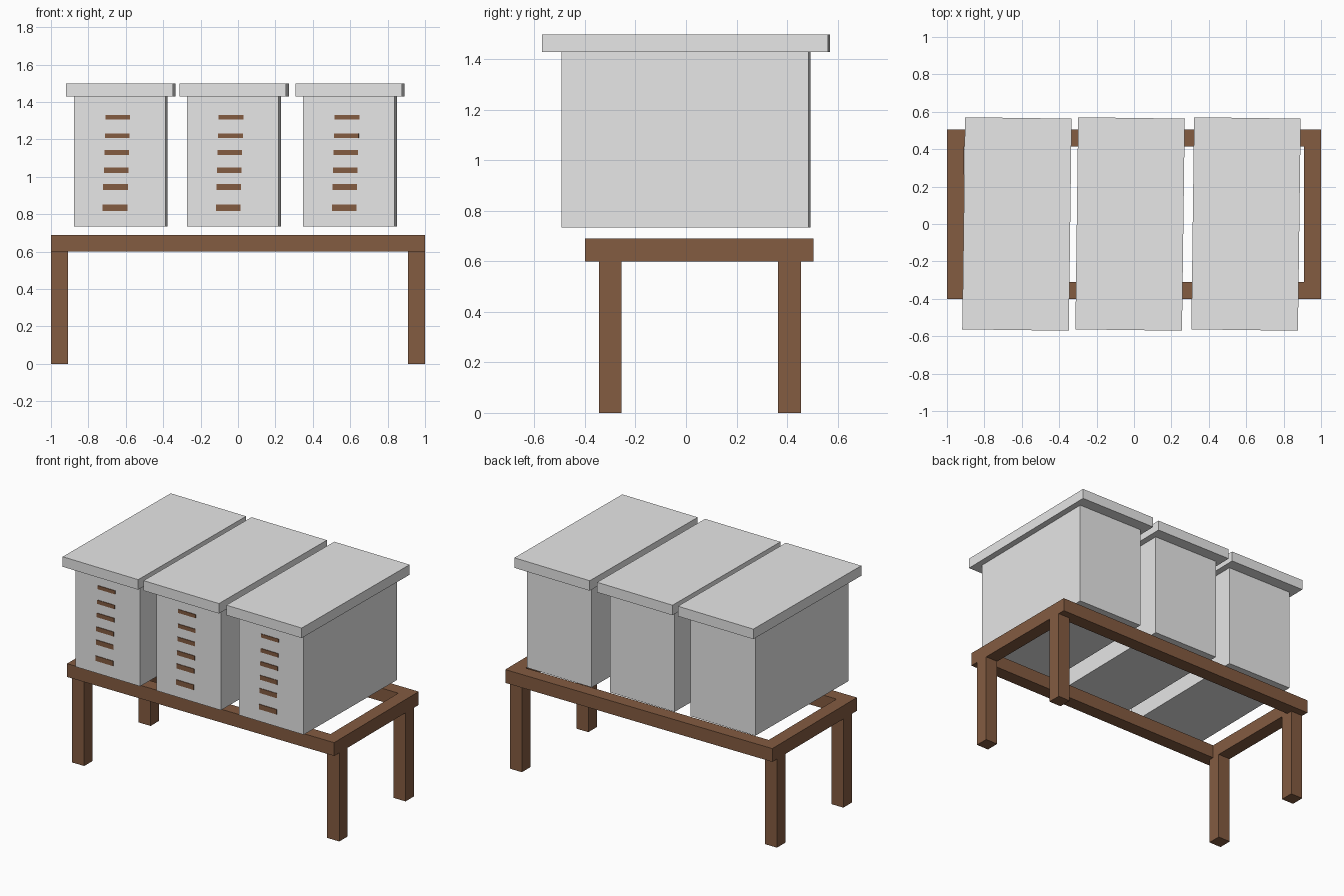
import bpy
import math
from mathutils import Matrix, Vector

if "Cube" in bpy.data.objects:
    bpy.data.objects.remove(bpy.data.objects["Cube"], do_unlink=True)


def make_material(name, rgb):
    mat = bpy.data.materials.new(name)
    mat.use_nodes = True
    mat.diffuse_color = (*rgb, 1)
    mat.node_tree.nodes["Principled BSDF"].inputs["Base Color"].default_value = (*rgb, 1)
    return mat


grey = make_material("pale grey", (0.8, 0.8, 0.8))
brown = make_material("brown wood", (0.23, 0.106, 0.053))


def box(name, low, high, mat, placement=Matrix()):
    """Box between two corners, moved by an optional placement matrix."""
    low, high = Vector(low), Vector(high)
    bpy.ops.mesh.primitive_cube_add(size=1)
    obj = bpy.context.object
    obj.name = name
    obj.data.transform(placement @ Matrix.Translation((low + high) / 2)
                       @ Matrix.Diagonal((*(high - low), 1)))
    obj.data.materials.append(mat)
    return obj


# Stand: four rails in a rectangle
LEG_TOP, RAIL_TOP, T = 0.6, 0.69, 0.09
FRONT, BACK = -0.4, 0.505
box("front_rail", (-1, FRONT, LEG_TOP), (1, FRONT + T, RAIL_TOP), brown)
box("back_rail", (-1, BACK - T, LEG_TOP), (1, BACK, RAIL_TOP), brown)

# Side rails and legs, mirrored left and right
for side, x in (("right", -1), ("left", 1 - T)):
    box(f"{side}_rail", (x, FRONT + T, LEG_TOP), (x + T, BACK - T, RAIL_TOP), brown)
    for end, y in (("front", -0.345), ("back", 0.365)):
        box(f"{end}_{side}_leg", (x, y, 0), (x + T, y + T, LEG_TOP), brown)

# Three hives, each turned slightly: body, overhanging lid, entrance slots
SLOT_HEIGHTS = (0.835, 0.945, 1.035, 1.13, 1.22, 1.32)
for name, x in (("right", -0.626), ("middle", -0.021), ("left", 0.599)):
    turn = Matrix.Translation((x, 0, 0)) @ Matrix.Rotation(math.radians(-0.75), 4, "Z")
    box(f"{name}_hive_body", (-0.244, -0.489, 0.735), (0.244, 0.489, 1.43), grey, turn)
    box(f"{name}_hive_lid", (-0.285, -0.567, 1.43), (0.285, 0.567, 1.498), grey, turn)
    for i, z in enumerate(SLOT_HEIGHTS):
        middle = -0.025 + 0.003 * i
        half = 0.017 - 0.001 * i
        box(f"{name}_hive_slot_{i + 1}", (middle - 0.066, -0.493, z - half),
            (middle + 0.066, -0.487, z + half), brown, turn)
